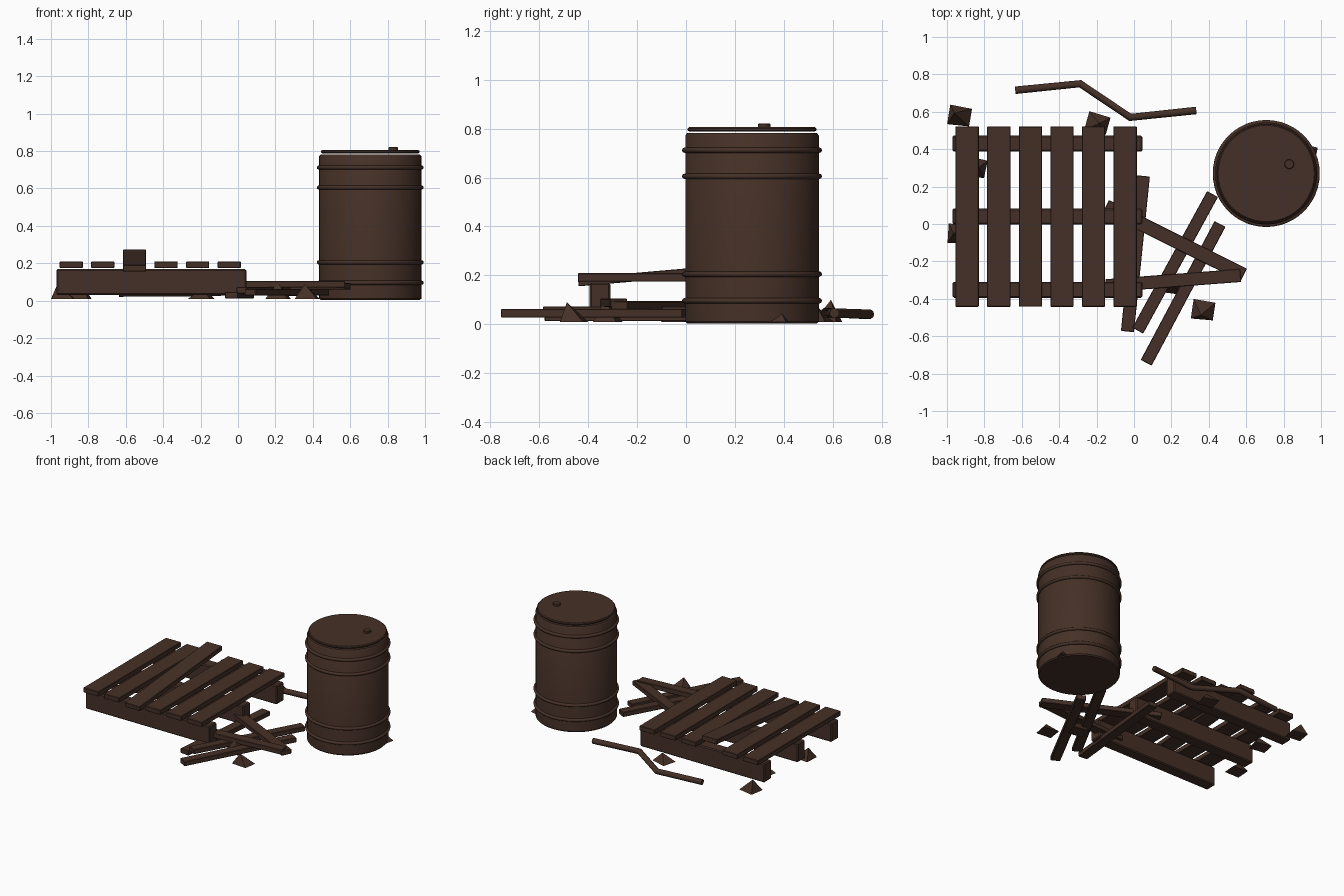
import bpy, bmesh, math
from mathutils import Vector, Matrix

if "Cube" in bpy.data.objects:
    bpy.data.objects.remove(bpy.data.objects["Cube"])

brown = bpy.data.materials.new("dark_brown")
brown.diffuse_color = (0.06, 0.03, 0.02, 1)
brown.use_nodes = True
brown.node_tree.nodes["Principled BSDF"].inputs["Base Color"].default_value = brown.diffuse_color


def finish(name, bm, smooth=False):
    bmesh.ops.recalc_face_normals(bm, faces=bm.faces)
    me = bpy.data.meshes.new(name)
    bm.to_mesh(me)
    bm.free()
    me.materials.append(brown)
    ob = bpy.data.objects.new(name, me)
    bpy.context.collection.objects.link(ob)
    if smooth:
        bpy.ops.object.select_all(action='DESELECT')
        ob.select_set(True)
        bpy.context.view_layer.objects.active = ob
        bpy.ops.object.shade_smooth_by_angle(angle=math.radians(35))
    return ob


def box(name, loc, size, rot=Matrix.Identity(4), bevel=0.003):
    bm = bmesh.new()
    bmesh.ops.create_cube(bm, size=1)
    bmesh.ops.scale(bm, vec=size, verts=bm.verts)
    bmesh.ops.bevel(bm, geom=bm.edges[:], offset=bevel, segments=1, affect='EDGES')
    bmesh.ops.transform(bm, matrix=Matrix.Translation(loc) @ rot, verts=bm.verts)
    return finish(name, bm)


def plank(name, a, b, z, width=0.066, thick=0.035):
    a, b = Vector(a), Vector(b)
    d, m = b - a, (a + b) / 2
    rot = Matrix.Rotation(math.atan2(d.y, d.x), 4, 'Z')
    return box(name, (m.x, m.y, z), (d.length, width, thick), rot)


def lathe(name, profile, center, seg=48):
    bm = bmesh.new()
    rings = []
    for r, z in profile:
        rings.append([bm.verts.new((center[0] + r * math.cos(2 * math.pi * i / seg),
                                    center[1] + r * math.sin(2 * math.pi * i / seg), z))
                      for i in range(seg)])
    for lo, hi in zip(rings, rings[1:]):
        for i in range(seg):
            j = (i + 1) % seg
            bm.faces.new((lo[i], lo[j], hi[j], hi[i]))
    bm.faces.new(rings[0][::-1])
    bm.faces.new(rings[-1])
    return finish(name, bm, True)


def shard(name, x, y, apex, turn=-8, size=0.062):
    # Skewed four-sided splinter
    bm = bmesh.new()
    base = [bm.verts.new((sx * size, sy * size * 0.85, 0.01))
            for sx, sy in ((-1, -1), (0.9, -1), (1, 0.8), (-0.9, 1))]
    top = bm.verts.new((apex[0], apex[1], apex[2]))
    bm.faces.new(base[::-1])
    for i in range(4):
        bm.faces.new((base[i], base[(i + 1) % 4], top))
    bmesh.ops.transform(bm, matrix=Matrix.Translation((x, y, 0)) @
                        Matrix.Rotation(math.radians(turn), 4, 'Z'), verts=bm.verts)
    return finish(name, bm)


# Pallet: three rails, six slats, one slat pried up
for i, y in enumerate((0.43, 0.04, -0.352)):
    box(f"pallet_rail_{i+1}", (-0.463, y, 0.1), (1.015, 0.085, 0.138), bevel=0.007)
for i in range(6):
    loose = i == 2
    rot = Matrix.Rotation(0.086 if loose else 0, 4, 'X')
    box(f"pallet_slat_{i+1}", (-0.892 + 0.169 * i, 0.04, 0.214 if loose else 0.192),
        (0.124, 0.965, 0.035), rot)

# Loose broken planks
plank("loose_plank_1", (0.02, -0.57), (0.42, 0.16), 0.056)
plank("loose_plank_2", (0.065, -0.742), (0.46, 0.0), 0.045)
plank("loose_plank_3", (-0.15, 0.095), (0.587, -0.272), 0.077, 0.075)
plank("loose_plank_4", (-0.15, -0.33), (0.57, -0.275), 0.087, 0.07)
plank("loose_plank_5", (-0.035, -0.575), (0.05, 0.257), 0.03, 0.07)

# Barrel body, hoops, lid and bung
C = (0.707, 0.27)
lathe("barrel_body", [(0.266, 0.004), (0.273, 0.012), (0.273, 0.772), (0.266, 0.782)], C)
for i, z in enumerate((0.096, 0.205, 0.605, 0.712)):
    lathe(f"barrel_hoop_{i+1}", [(0.274 + 0.012 * math.sin(t * math.pi / 8),
                                 z - 0.011 * math.cos(t * math.pi / 8)) for t in range(9)], C)
lathe("barrel_lid", [(0.257, 0.788), (0.263, 0.793), (0.263, 0.801), (0.257, 0.806)], C)
lathe("barrel_bung", [(0.026, 0.8), (0.026, 0.818), (0.023, 0.821)], (0.83, 0.32), 16)

# Bent pipe
cu = bpy.data.curves.new("bent_pipe", 'CURVE')
cu.dimensions = '3D'
cu.bevel_depth = 0.02
cu.bevel_resolution = 3
cu.use_fill_caps = True
sp = cu.splines.new('POLY')
pts = [(-0.635, 0.715, 0.04), (-0.288, 0.75, 0.041), (-0.02, 0.57, 0.047), (0.333, 0.607, 0.045)]
sp.points.add(len(pts) - 1)
for p, co in zip(sp.points, pts):
    p.co = (*co, 1)
cu.materials.append(brown)
pipe = bpy.data.objects.new("bent_pipe", cu)
bpy.context.collection.objects.link(pipe)

# Scattered shards
for i, (x, y, apex, turn) in enumerate((
        (-0.932, 0.58, (-0.03, 0.01, 0.1), -6), (-0.195, 0.54, (0.01, 0.0, 0.07), -12),
        (-0.85, 0.305, (0.02, 0.0, 0.08), -8), (-0.935, -0.05, (-0.03, 0.0, 0.09), 0),
        (0.37, -0.458, (-0.01, -0.03, 0.09), -5), (0.915, 0.375, (0.0, 0.0, 0.08), -8),
        (0.215, -0.32, (0.0, -0.01, 0.1), -8))):
    shard(f"shard_{i+1}", x, y, apex, turn)
